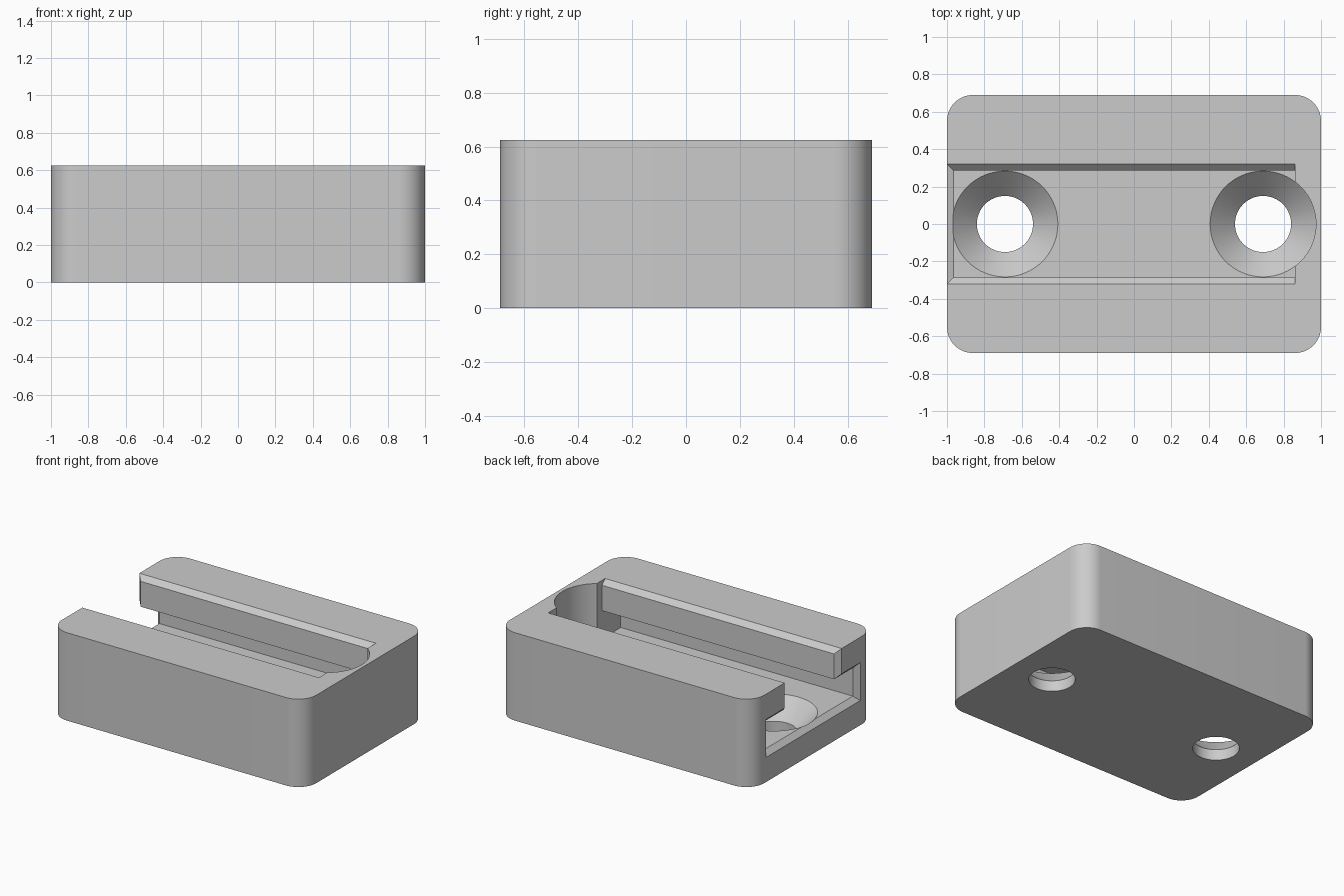
import bpy, bmesh, math

cube = bpy.data.objects.get("Cube")
if cube:
    bpy.data.objects.remove(cube, do_unlink=True)

# Main dimensions
LENGTH, WIDTH, HEIGHT, CORNER = 2.0, 1.38, 0.625, 0.14
SLOT_END, FLARE = 0.86, 0.035
FLOOR, LIP_BOTTOM = 0.21, 0.41
NECK, HEAD = 0.285, 0.495
SCREW_X, HOLE_R, SINK_R = 0.69, 0.15, 0.283

grey = bpy.data.materials.new("light grey")
grey.use_nodes = True
grey.diffuse_color = (0.6, 0.6, 0.6, 1)
grey.node_tree.nodes["Principled BSDF"].inputs["Base Color"].default_value = (0.6, 0.6, 0.6, 1)


def loft(name, rings):
    """Join equal-sized rings of points into a capped solid."""
    bm = bmesh.new()
    loops = [[bm.verts.new(p) for p in ring] for ring in rings]
    n = len(loops[0])
    for a, b in zip(loops, loops[1:]):
        for i in range(n):
            j = (i + 1) % n
            bm.faces.new((a[i], a[j], b[j], b[i]))
    bm.faces.new(loops[0])
    bm.faces.new(loops[-1])
    bmesh.ops.recalc_face_normals(bm, faces=bm.faces)
    mesh = bpy.data.meshes.new(name)
    bm.to_mesh(mesh)
    bm.free()
    mesh.materials.append(grey)
    obj = bpy.data.objects.new(name, mesh)
    bpy.context.collection.objects.link(obj)
    return obj


def section(x, low_half, high_half, z0, z1):
    """Trapezoid across the slot at position x."""
    return [(x, -low_half, z0), (x, low_half, z0), (x, high_half, z1), (x, -high_half, z1)]


def circle(cx, r, z, n=64):
    return [(cx + r * math.cos(math.tau * i / n), r * math.sin(math.tau * i / n), z)
            for i in range(n)]


def rounded_outline(z, steps=16):
    pts = []
    for k, (sx, sy) in enumerate([(1, 1), (-1, 1), (-1, -1), (1, -1)]):
        for i in range(steps + 1):
            a = math.pi / 2 * (k + i / steps)
            pts.append((sx * (LENGTH / 2 - CORNER) + CORNER * math.cos(a),
                        sy * (WIDTH / 2 - CORNER) + CORNER * math.sin(a), z))
    return pts


# Rounded block
body = loft("slotted_block", [rounded_outline(0), rounded_outline(HEIGHT)])

# T-slot cutters, flared at the open end
outer, inner = -LENGTH / 2 - FLARE, -LENGTH / 2 + FLARE
f = 2 * FLARE
top = HEIGHT + 0.2
cutters = [
    loft("slot_head_cutter", [
        section(outer, HEAD + f, HEAD + f, FLOOR - f, LIP_BOTTOM + f),
        section(inner, HEAD, HEAD, FLOOR, LIP_BOTTOM),
        section(SLOT_END, HEAD, HEAD, FLOOR, LIP_BOTTOM)]),
    loft("slot_neck_cutter", [
        section(outer, NECK + f, NECK + f, 0.3, top),
        section(inner, NECK, NECK, 0.3, top),
        section(SLOT_END, NECK, NECK, 0.3, top)]),
    loft("lip_chamfer_cutter", [
        section(x, NECK, NECK + f, HEIGHT - FLARE, HEIGHT + FLARE)
        for x in (outer, SLOT_END)]),
]

# Countersunk screw holes
for x in (-SCREW_X, SCREW_X):
    profile = [(HOLE_R, -0.1), (HOLE_R, FLOOR - (SINK_R - HOLE_R)),
               (SINK_R, FLOOR), (SINK_R, top)]
    cutters.append(loft("screw_cutter", [circle(x, r, z) for r, z in profile]))

# Cut everything out of the block
bpy.context.view_layer.objects.active = body
for cutter in cutters:
    cutter.hide_render = True
    mod = body.modifiers.new("cut", 'BOOLEAN')
    mod.operation = 'DIFFERENCE'
    mod.solver = 'EXACT'
    mod.object = cutter
    bpy.ops.object.modifier_apply(modifier=mod.name)
    bpy.data.objects.remove(cutter, do_unlink=True)

for obj in bpy.context.selected_objects:
    obj.select_set(False)
body.select_set(True)
bpy.ops.object.shade_smooth_by_angle(angle=math.radians(30))
